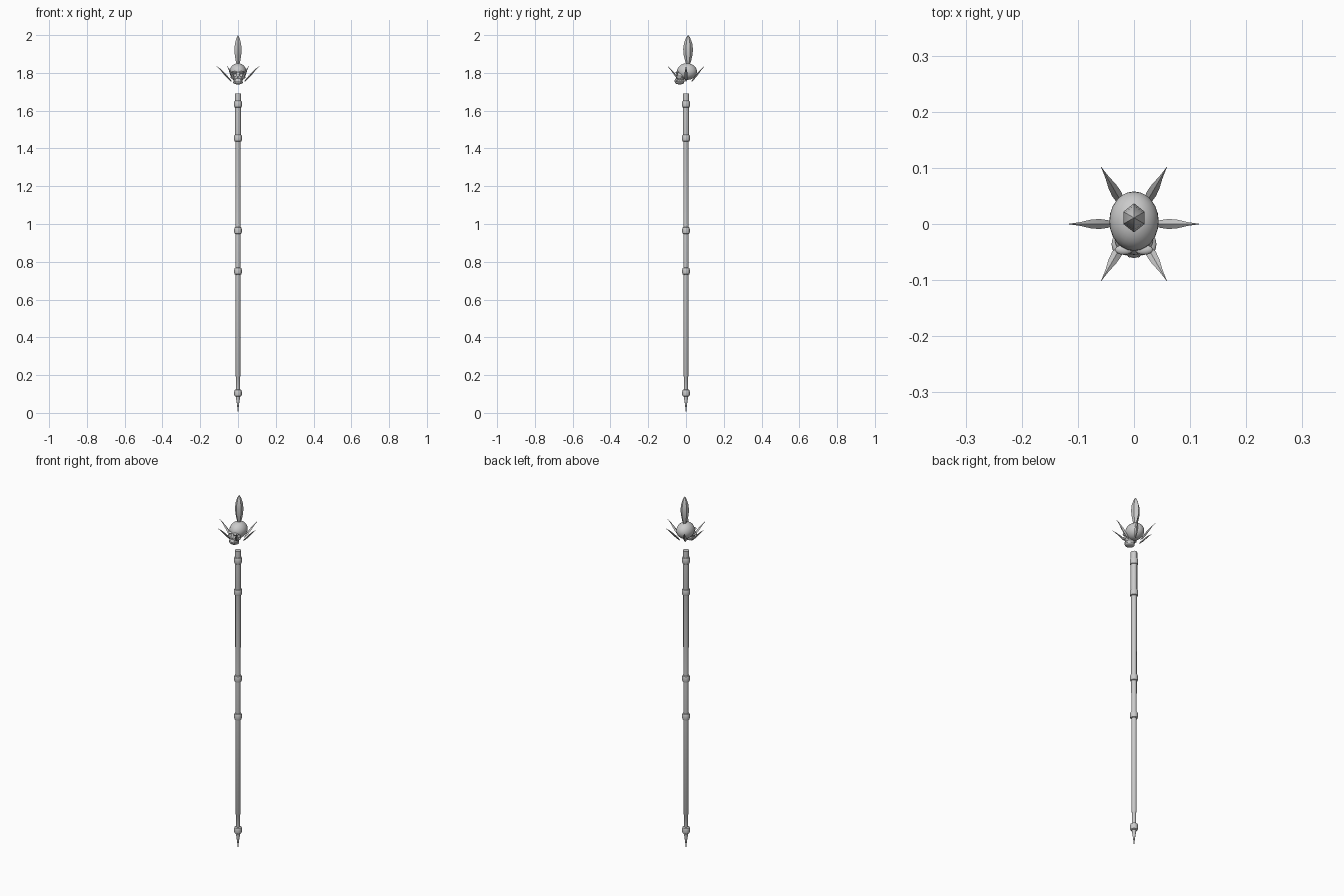
import bpy, bmesh, math
from mathutils import Vector, Matrix

if "Cube" in bpy.data.objects:
    bpy.data.objects.remove(bpy.data.objects["Cube"])


def finish(name, bm, angle=40):
    bmesh.ops.recalc_face_normals(bm, faces=bm.faces)
    me = bpy.data.meshes.new(name)
    bm.to_mesh(me)
    bm.free()
    ob = bpy.data.objects.new(name, me)
    bpy.context.collection.objects.link(ob)
    if angle:
        bpy.ops.object.select_all(action='DESELECT')
        ob.select_set(True)
        bpy.context.view_layer.objects.active = ob
        bpy.ops.object.shade_smooth_by_angle(angle=math.radians(angle))
    return ob


def loft(name, rings, angle=40):
    bm = bmesh.new()
    rows = [[bm.verts.new(p) for p in r] for r in rings]
    n = len(rows[0])
    for a, b in zip(rows, rows[1:]):
        for i in range(n):
            j = (i + 1) % n
            bm.faces.new((a[i], a[j], b[j], b[i]))
    bm.faces.new(rows[0])
    bm.faces.new(rows[-1])
    return finish(name, bm, angle)


def lathe(name, profile, n=12):
    return loft(name, [[(r * math.cos(2 * math.pi * i / n), r * math.sin(2 * math.pi * i / n), z)
                        for i in range(n)] for r, z in profile])


def ellipsoid(name, c, r, u=24, v=16, tilt=0):
    bm = bmesh.new()
    m = Matrix.Translation(c) @ Matrix.Rotation(math.radians(tilt), 4, 'X') @ Matrix.Diagonal((*r, 1))
    bmesh.ops.create_uvsphere(bm, u_segments=u, v_segments=v, radius=1, matrix=m)
    return finish(name, bm)


# Pole and pointed foot
lathe("shaft", [(0.0105, 0.10), (0.0105, 0.19), (0.0135, 0.195), (0.014, 0.96), (0.0145, 1.45),
                (0.0165, 1.46), (0.0165, 1.69)])
lathe("foot_spike", [(0.0005, 0), (0.005, 0.04), (0.012, 0.09), (0.012, 0.1)])

# Rounded collars
for k, (z, r) in enumerate([(0.105, 0.020), (0.75, 0.020), (0.965, 0.020), (1.455, 0.021), (1.635, 0.021)]):
    lathe(f"collar_{k}", [(r * .65, z - 0.019), (r * .9, z - 0.016), (r, z - 0.009),
                          (r, z + 0.009), (r * .9, z + 0.016), (r * .65, z + 0.019)], 16)

# Hexagonal crystal above the skull
hexa = [(0, -0.026), (0.019, -0.011), (0.019, 0.011), (0, 0.026), (-0.019, 0.011), (-0.019, -0.011)]
loft("crystal", [[(x * s, 0.011 + y * s, z) for x, y in hexa] for s, z in
                 [(0.3, 1.84), (0.62, 1.863), (0.9, 1.895), (1, 1.925), (0.85, 1.955), (0.45, 1.985), (0.02, 2.0)]], 25)

# Six curved thorns around the skull: radius, height, half width, half thickness
path = [(0.035, 1.755, 0.002, 0.002), (0.047, 1.768, 0.007, 0.004), (0.062, 1.784, 0.009, 0.005),
        (0.078, 1.802, 0.0075, 0.004), (0.095, 1.820, 0.0035, 0.0022), (0.108, 1.831, 0.0015, 0.001),
        (0.118, 1.839, 0.0002, 0.0002)]
for k in range(6):
    rot = Matrix.Rotation(k * math.pi / 3, 3, 'Z')
    loft(f"thorn_{k}", [[rot @ Vector((r + d * .7, s, z - d * .7)) for s, d in
                         ((-w, 0), (0, -t), (w, 0), (0, t))] for r, z, w, t in path], 25)

# Skull: cranium, face and jaw
cranium = ellipsoid("cranium", (0, 0.005, 1.807), (0.044, 0.053, 0.044))
face = ellipsoid("face", (0, -0.030, 1.783), (0.034, 0.025, 0.030))
jaw = ellipsoid("upper_jaw", (0, -0.034, 1.758), (0.024, 0.026, 0.018))
ellipsoid("chin", (0, -0.034, 1.749), (0.026, 0.024, 0.010))
for s in (-1, 1):
    ellipsoid("cheekbone", (s * 0.029, -0.036, 1.777), (0.011, 0.018, 0.007), 12, 8)
    ellipsoid("brow", (s * 0.018, -0.046, 1.803), (0.016, 0.009, 0.006), 12, 8)

# Row of teeth
for k in range(-3, 4):
    a = k * 0.33
    ellipsoid("tooth", (0.024 * math.sin(a), -0.033 - 0.025 * math.cos(a), 1.757), (0.0035, 0.003, 0.007), 8, 6)

# Eye sockets and nose opening
cutters = [ellipsoid("eye_cutter", (s * 0.0165, -0.056, 1.790), (0.0105, 0.018, 0.0095), 16, 10) for s in (-1, 1)]
cutters.append(ellipsoid("nose_cutter", (0, -0.060, 1.775), (0.0045, 0.013, 0.007), 10, 8))
for c in cutters:
    c.hide_render = True
    c.hide_viewport = True
    for ob in (cranium, face, jaw):
        mod = ob.modifiers.new("socket", 'BOOLEAN')
        mod.operation = 'DIFFERENCE'
        mod.solver = 'EXACT'
        mod.object = c
